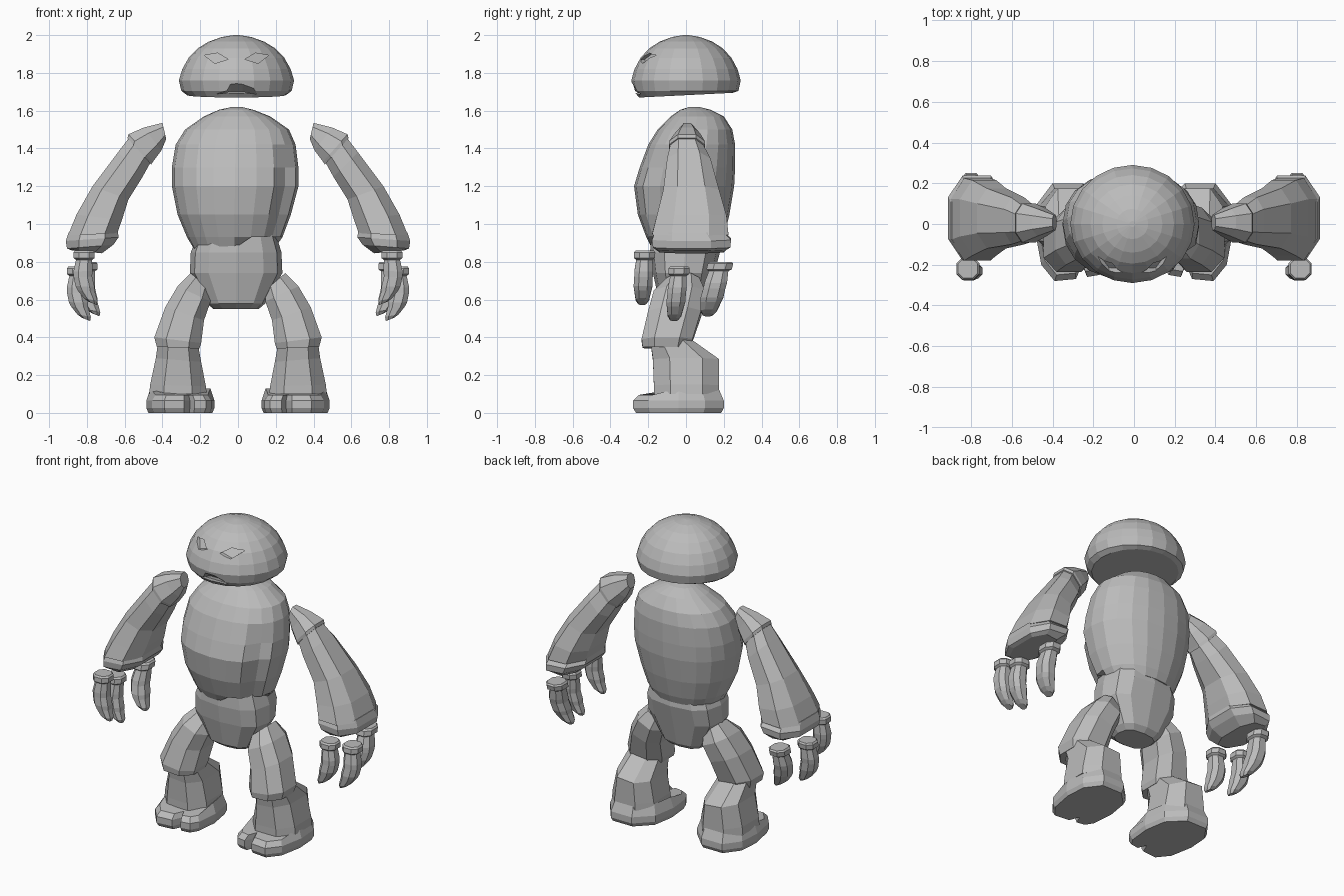
import bpy, bmesh, math
from mathutils import Vector

if "Cube" in bpy.data.objects:
    bpy.data.objects.remove(bpy.data.objects["Cube"])

grey = bpy.data.materials.new("plain grey")
grey.use_nodes = True
grey.diffuse_color = (0.5, 0.5, 0.5, 1)
grey.node_tree.nodes["Principled BSDF"].inputs["Base Color"].default_value = (0.5, 0.5, 0.5, 1)


def finish(name, bm, mirror=False):
    """Turn a bmesh into a flat shaded object, optionally mirrored across x."""
    bmesh.ops.recalc_face_normals(bm, faces=bm.faces)
    mesh = bpy.data.meshes.new(name)
    bm.to_mesh(mesh)
    bm.free()
    mesh.materials.append(grey)
    ob = bpy.data.objects.new(name, mesh)
    bpy.context.collection.objects.link(ob)
    if mirror:
        ob.modifiers.new("mirror", "MIRROR").use_mirror_merge = False
    return ob


def skin(loops):
    """Bridge closed loops of points and cap both ends."""
    bm = bmesh.new()
    rows = [[bm.verts.new(p) for p in loop] for loop in loops]
    n = len(rows[0])
    for low, high in zip(rows, rows[1:]):
        for i in range(n):
            j = (i + 1) % n
            bm.faces.new((low[i], low[j], high[j], high[i]))
    bm.faces.new(rows[0])
    bm.faces.new(rows[-1])
    return bm


def ring(xa, za, xb, zb, y0, y1, sides=8, power=0.8):
    """Rounded section spanning two side points and a depth range."""
    a, b = Vector((xa, 0, za)), Vector((xb, 0, zb))
    mid, half = (a + b) / 2, (b - a) / 2
    mid.y = (y0 + y1) / 2
    turn = 0.5 if sides == 8 else 0
    reach = math.cos(math.tau * turn / sides)
    loop = []
    for i in range(sides):
        t = math.tau * (i + turn) / sides
        c = math.copysign(abs(math.cos(t) / reach) ** power, math.cos(t))
        s = math.copysign(abs(math.sin(t) / reach) ** power, math.sin(t))
        loop.append(mid + half * c + Vector((0, s * (y1 - y0) / 2, 0)))
    return loop


def level(x0, x1, z, y0, y1, sides, power=1):
    return ring(x0, z, x1, z, y0, y1, sides, power)


def cut(target, cutter):
    """Carve the cutter out of the target and drop the cutter."""
    cutter.hide_render = True
    mod = target.modifiers.new("cut", "BOOLEAN")
    mod.operation, mod.solver, mod.object = "DIFFERENCE", "EXACT", cutter
    deps = bpy.context.evaluated_depsgraph_get()
    mesh = bpy.data.meshes.new_from_object(target.evaluated_get(deps))
    target.modifiers.clear()
    target.data = mesh
    bpy.data.objects.remove(cutter)


# Head: dome with a flat underside that dips towards the face
dome = [(1.682, .262), (1.705, .292), (1.76, .305), (1.82, .287), (1.88, .253),
        (1.93, .205), (1.965, .148), (1.99, .078), (2.0, .015)]
loops = [level(-r - .008, r - .008, z, -r * .95, r * .95, 20) for z, r in dome]
for p in loops[0]:
    p.z += p.y * .05
head = finish("head", skin(loops))


# Eyes: shallow slanted almond recesses
def eye_loop(side, offset):
    corners = [(.045, 1.872), (.115, 1.85), (.17, 1.893), (.10, 1.905)]
    return [(side * x - .008, offset - .95 * math.sqrt((.253 - (z - 1.88) * .8) ** 2 - x * x), z)
            for x, z in corners]


for side in (1, -1):
    cut(head, finish("eye_cutter", skin([eye_loop(side, -.1), eye_loop(side, .025)])))

# Mouth: arched recess whose roof slopes down under the upper lip
lip = [(-.115, 1.69), (-.04, 1.705), (.025, 1.705), (.1, 1.69)]
cut(head, finish("mouth_cutter", skin([[(x, -.4, z + (z - 1.685) * 6) for x, z in lip],
                                       [(x, -.225, z - .005) for x, z in lip]])))

# Torso: egg shaped shell
body = [(-.24, .2, .88, -.18, .18), (-.27, .235, .93, -.21, .2),
        (-.32, .28, 1.05, -.255, .23), (-.35, .32, 1.2, -.275, .255),
        (-.35, .32, 1.3, -.245, .26), (-.33, .305, 1.42, -.2, .26),
        (-.28, .27, 1.5, -.15, .245), (-.18, .17, 1.57, -.08, .2),
        (-.1, .08, 1.605, -.03, .13), (-.03, .02, 1.62, .02, .07)]
loops = [level(*r, 20, .92) for r in body]
for p in loops[0]:          # notched hem at the front
    if p.y < -.05:
        p.z += .05 if p.x > .05 else -.01
for loop in loops[1:5]:     # fold down the left front
    loop[18].x *= .95
    loop[18].y *= .8
finish("torso", skin(loops))

# Pelvis
hips = [(-.13, .11, .55, -.1, .08), (-.165, .145, .58, -.14, .11),
        (-.255, .235, .74, -.175, .15), (-.25, .23, .85, -.19, .18),
        (-.21, .2, .95, -.185, .17)]
finish("pelvis", skin([level(*r, 12, .75) for r in hips]))

# Legs: thigh tucks over the calf at the knee
thigh = [(.145, .65, .25, .74, -.1, .07), (.145, .59, .32, .67, -.17, .1),
         (.18, .49, .385, .56, -.2, .08), (.195, .37, .443, .4, -.235, .035),
         (.205, .34, .43, .35, -.23, .02)]
calf = [(.215, .38, .42, .4, -.19, .02), (.195, .27, .435, .29, -.175, .175),
        (.17, .14, .465, .15, -.17, .175), (.165, .1, .47, .1, -.17, .175)]
finish("thighs", skin([ring(*r, power=.8) for r in thigh]), True)
finish("calves", skin([ring(*r, power=.8) for r in calf]), True)

# Feet: one outline with a cleft between two toes
sole = [(.125, -.05), (.14, -.2), (.17, -.25), (.23, -.26), (.255, -.2), (.285, -.27),
        (.39, -.28), (.455, -.2), (.485, -.04), (.475, .1), (.4, .2), (.25, .2), (.15, .1)]
loops = []
for z, s in ((0, .94), (.025, 1), (.065, 1), (.13, .88)):
    loops.append([(.305 + (x - .305) * s, (y + .03) * s - .03,
                   z - .035 * (z > .1 and y < -.15)) for x, y in sole])
finish("feet", skin(loops), True)

# Arms: shoulder cap, long sleeve and cuff
shoulder = [(.40, 1.535, .38, 1.45, -.03, .045), (.50, 1.51, .405, 1.39, -.06, .075),
            (.58, 1.475, .45, 1.33, -.09, .1), (.585, 1.455, .46, 1.315, -.09, .1)]
sleeve = [(.57, 1.465, .455, 1.34, -.08, .085), (.635, 1.38, .505, 1.25, -.1, .13),
          (.77, 1.2, .58, 1.13, -.12, .175), (.855, 1.05, .615, 1.02, -.155, .215),
          (.9, .94, .64, .95, -.18, .225)]
cuff = [(.897, .955, .637, .965, -.165, .2), (.912, .91, .632, .93, -.18, .238),
        (.905, .87, .66, .89, -.175, .235), (.88, .86, .72, .845, -.14, .2)]
for name, part in (("shoulders", shoulder), ("sleeves", sleeve), ("cuffs", cuff)):
    finish(name, skin([ring(*r) for r in part]), True)


# Fingers: knuckle band and three curled segments
def finger(name, x, y, top, lean, girth=1):
    steps = [(0, .048, 0), (.01, .056, 0), (.04, .056, 0), (.05, .043, 0),
             (.11, .05, -.006), (.14, .049, -.006), (.19, .05, .005), (.215, .045, .012),
             (.26, .036, .035), (.28, .022, .045)]
    loops = []
    for drop, r, curl in steps:
        cx, cy = x - curl, y + lean * drop
        loops.append(ring(cx - r, top - drop - curl * .2, cx + r, top - drop + curl * .2,
                          cy - r * girth, cy + r * girth, power=.85))
    finish(name, skin(loops), True)


finger("front_fingers", .815, -.218, .86, -.05)
finger("middle_fingers", .85, -.035, .775, -.1)
finger("back_fingers", .80, .185, .80, -.25, 1.2)
